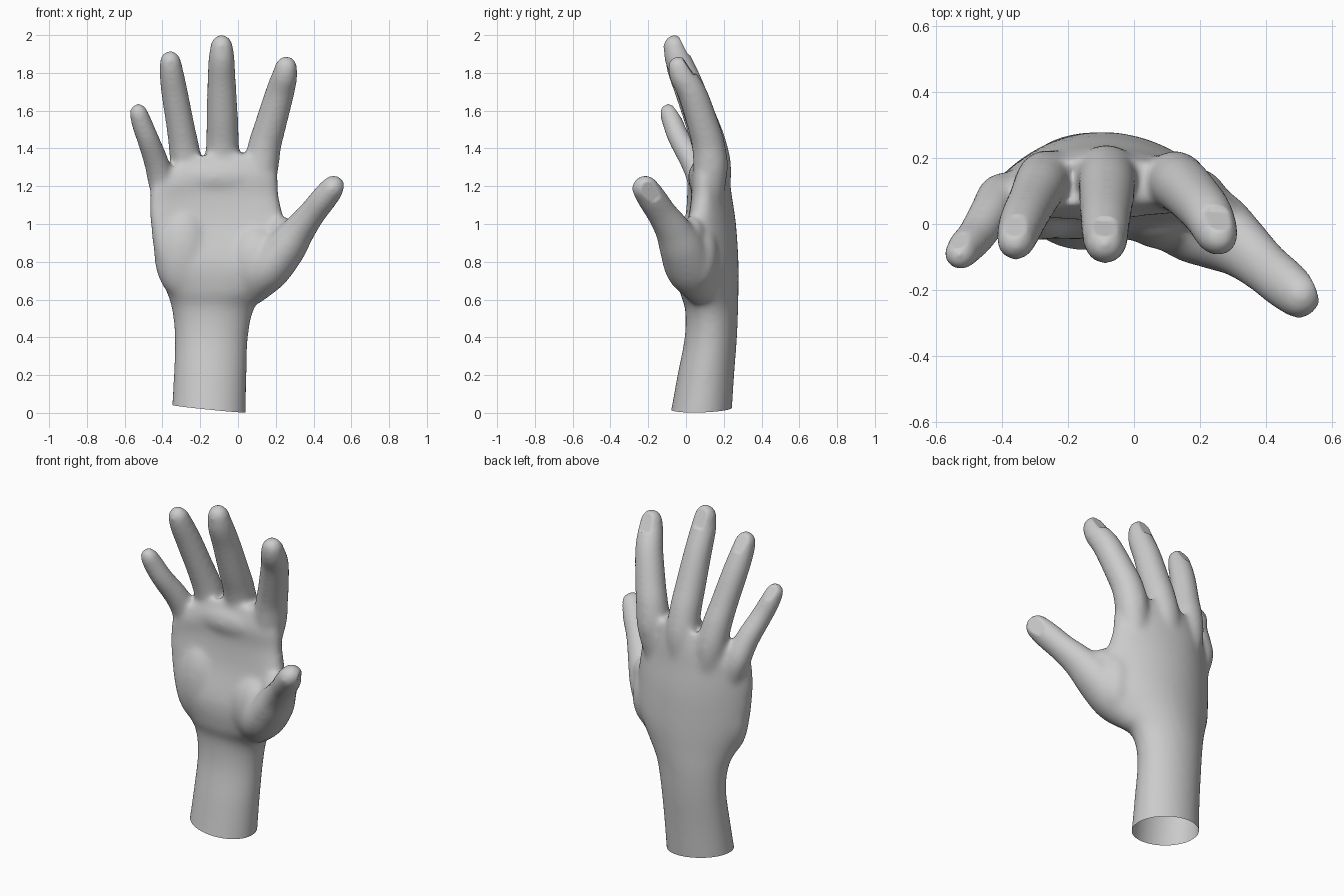
import bpy, bmesh, math
from mathutils import Vector, Matrix

if "Cube" in bpy.data.objects:
    bpy.data.objects.remove(bpy.data.objects["Cube"])

skin = bpy.data.materials.new("pale_grey")
skin.diffuse_color = (0.6, 0.6, 0.6, 1)
skin.use_nodes = True
skin.node_tree.nodes["Principled BSDF"].inputs["Base Color"].default_value = skin.diffuse_color
SWELL = 0.009  # added to every digit radius, partly taken back by the softening


def spline(rows, steps=5):
    """Smoothly interpolate a list of equal-length rows."""
    out = []
    for i in range(len(rows) - 1):
        p = [rows[max(0, min(len(rows) - 1, i + k))] for k in (-1, 0, 1, 2)]
        for s in range(steps):
            t = s / steps
            out.append([0.5 * (2 * b + (c - a) * t + (2 * a - 5 * b + 4 * c - d) * t * t
                               + (3 * b - a - 3 * c + d) * t ** 3) for a, b, c, d in zip(*p)])
    return out + [list(rows[-1])]


def loft(bm, rings):
    """Skin closed rings of points and cap both ends."""
    vs = [[bm.verts.new(p) for p in r] for r in rings]
    n = len(vs[0])
    faces = [bm.faces.new((a[i], a[(i + 1) % n], b[(i + 1) % n], b[i]))
             for a, b in zip(vs, vs[1:]) for i in range(n)]
    faces += [bm.faces.new(vs[0]), bm.faces.new(vs[-1])]
    bmesh.ops.recalc_face_normals(bm, faces=faces)


def digit(bm, rows, depth=1.0, n=20):
    """Round tapered tube along x, y, z, radius rows with a rounded tip."""
    pts = [[x, y, z, r + SWELL] for x, y, z, r in spline(rows)]
    tip = Vector(pts[-1][:3])
    r = pts[-1][3]
    ax = (tip - Vector(pts[-4][:3])).normalized()
    for a in (15, 30, 45, 60, 72, 83):
        a = math.radians(a)
        pts.append([*(tip + ax * r * 1.1 * math.sin(a)), r * math.cos(a)])
    rings = []
    for i, p in enumerate(pts):
        t = (Vector(pts[min(i + 1, len(pts) - 1)][:3]) - Vector(pts[max(i - 1, 0)][:3])).normalized()
        side = t.cross(Vector((0, 1, 0))).normalized()
        back = side.cross(t) * depth
        rings.append([Vector(p[:3]) + p[3] * (side * math.cos(k * math.tau / n) + back * math.sin(k * math.tau / n))
                      for k in range(n)])
    loft(bm, rings)
    return tip, ax, r


def pad(bm, loc, size):
    """Soft fleshy ellipsoid."""
    bmesh.ops.create_uvsphere(bm, u_segments=24, v_segments=16, radius=1,
                              matrix=Matrix.Translation(loc) @ Matrix.Diagonal((*size, 1)))


bm = bmesh.new()

# Wrist and palm: z, left, right, middle y, back depth, front depth, left droop, right droop
sections = [
    (-.10, -.360, .040, .070, .160, .175, 0, 0),
    (.00, -.352, .042, .080, .162, .162, 0, 0),
    (.20, -.340, .045, .105, .150, .150, 0, 0),
    (.40, -.335, .053, .130, .140, .137, 0, 0),
    (.55, -.350, .085, .135, .141, .140, .01, .01),
    (.65, -.382, .160, .130, .148, .165, .03, .04),
    (.80, -.435, .250, .140, .138, .185, .07, .07),
    (1.00, -.462, .245, .150, .115, .142, .10, .07),
    (1.15, -.467, .216, .150, .093, .122, .10, .05),
    (1.26, -.457, .209, .145, .082, .120, .09, .04),
    (1.37, -.400, .190, .140, .060, .080, .08, .03)]
rings = []
for z, xl, xr, yc, tb, tf, dl, dr in spline(sections):
    ring = []
    boxy = 1 - .2 * max(0, min(1, (z - .5) / .3))  # palm side flatter than the wrist
    for k in range(48):
        a = k * math.tau / 48
        u, s = math.cos(a), math.sin(a)
        bulge = tb * s if s > 0 else -tf * abs(s) ** boxy
        y = yc - (dr if u > 0 else dl) * u * u + bulge
        drop = 0.14 * max(0, -u - .3) * max(0, (z - 1.0) / .37)
        ring.append(((xl + xr) / 2 + (xr - xl) / 2 * u, y, z - drop))
    rings.append(ring)
loft(bm, rings)

# Heel of the palm, ridge below the fingers, ball of the thumb, thumb web and its back
pad(bm, (-.29, .065, .85), (.155, .115, .25))
pad(bm, (-.13, .095, 1.245), (.29, .085, .10))
pad(bm, (.10, .05, .80), (.16, .13, .20))
pad(bm, (.235, .03, .95), (.08, .07, .09))
pad(bm, (.185, .07, .84), (.10, .10, .18))

# Fingers and thumb: x, y, z, radius
digits = {
    "little": [(-.36, .09, 1.05, .045), (-.400, .085, 1.20, .062), (-.430, .04, 1.32, .058),
               (-.477, -.035, 1.45, .051), (-.508, -.068, 1.53, .048), (-.525, -.090, 1.585, .042)],
    "ring": [(-.24, .14, 1.05, .06), (-.265, .140, 1.26, .076), (-.285, .115, 1.40, .073),
             (-.305, .075, 1.52, .067), (-.335, .015, 1.69, .063), (-.352, -.03, 1.80, .057),
             (-.358, -.052, 1.855, .050)],
    "middle": [(-.09, .15, 1.05, .06), (-.083, .150, 1.28, .083), (-.082, .125, 1.43, .079),
               (-.083, .075, 1.57, .075), (-.087, .01, 1.75, .068), (-.087, -.042, 1.87, .062),
               (-.087, -.060, 1.936, .053)],
    "index": [(.09, .12, 1.05, .05), (.12, .13, 1.28, .082), (.140, .120, 1.41, .080),
              (.168, .095, 1.51, .076), (.220, .035, 1.69, .069), (.246, -.018, 1.78, .061),
              (.254, -.036, 1.824, .053)],
    "thumb": [(.06, .10, .62, .06), (.15, .03, .75, .108), (.25, -.02, .87, .100),
              (.325, -.070, .97, .078), (.395, -.130, 1.06, .064), (.455, -.180, 1.135, .062),
              (.500, -.216, 1.190, .056)]}
tips = {name: digit(bm, rows, 1.12 if name == "thumb" else 1.0) for name, rows in digits.items()}

me = bpy.data.meshes.new("hand")
bm.to_mesh(me)
bm.free()
me.materials.append(skin)
hand = bpy.data.objects.new("hand", me)
bpy.context.collection.objects.link(hand)

# Fuse everything into one soft skin
rm = hand.modifiers.new("fuse", 'REMESH')
rm.mode = 'VOXEL'
rm.voxel_size = 0.011
sm = hand.modifiers.new("soften", 'SMOOTH')
sm.factor = 0.5
sm.iterations = 32
dg = bpy.context.evaluated_depsgraph_get()
fused = bpy.data.meshes.new_from_object(hand.evaluated_get(dg))
hand.modifiers.clear()

bm = bmesh.new()
bm.from_mesh(fused)

# Nails: press the back of each fingertip to a flat tilted facet
for name, (tip, ax, r) in tips.items():
    out = Vector((.8, .4, -.3)) if name == "thumb" else Vector((0, 1, 0))
    out = (out - ax * out.dot(ax)).normalized()
    n = (out + ax * .25).normalized()
    for v in bm.verts:
        d = v.co - tip
        h = d.dot(n) - r * .72
        if h > 0 and d.length < r * 1.6 and -r * .9 < d.dot(ax) < r * .85:
            v.co -= n * h

# Open slanted cut at the wrist
bmesh.ops.bisect_plane(bm, geom=bm.verts[:] + bm.edges[:] + bm.faces[:], plane_co=(.04, 0, 0),
                       plane_no=(.1, -.03, 1), clear_inner=True)
bm.to_mesh(me)
bm.free()
for f in me.polygons:
    f.use_smooth = True
